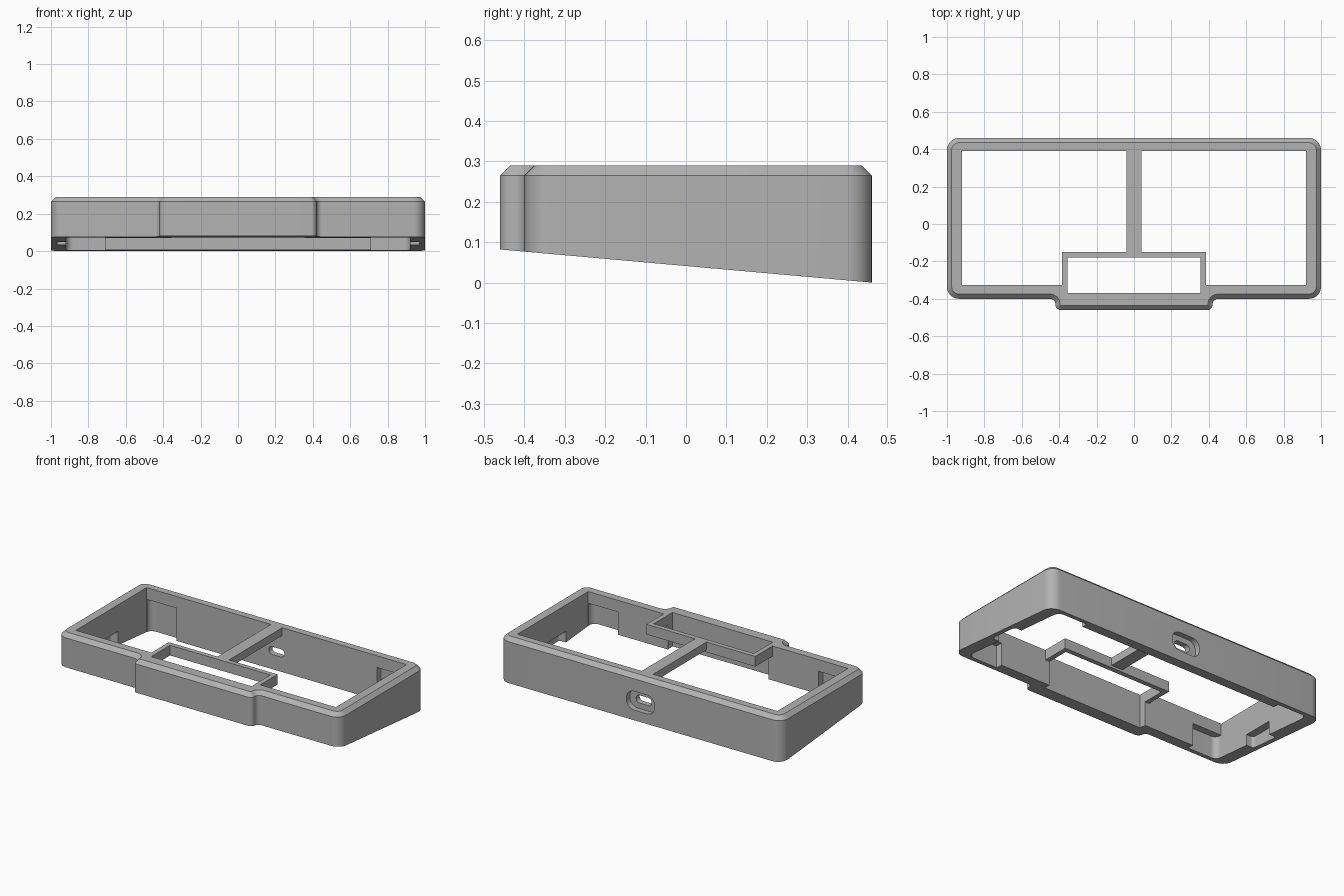
import bpy, bmesh, math
from mathutils import Vector, Matrix

if "Cube" in bpy.data.objects:
    bpy.data.objects.remove(bpy.data.objects["Cube"], do_unlink=True)

grey = bpy.data.materials.new("plain grey")
grey.use_nodes = True
grey.diffuse_color = (0.45, 0.45, 0.45, 1)
grey.node_tree.nodes["Principled BSDF"].inputs["Base Color"].default_value = grey.diffuse_color


def rounded(corners, steps=8):
    """Outline with square corners (x, y, radius) turned into arcs."""
    pts = []
    for i, (x, y, r) in enumerate(corners):
        p = Vector((x, y))
        if r == 0:
            pts.append(p)
            continue
        a = (Vector(corners[i - 1][:2]) - p).normalized()
        b = (Vector(corners[(i + 1) % len(corners)][:2]) - p).normalized()
        c = p + r * (a + b)
        for k in range(steps + 1):
            t = math.pi / 2 * k / steps
            pts.append(c - r * (b * math.cos(t) + a * math.sin(t)))
    return pts


def rect(x0, x1, y0, y1, r=0):
    return rounded([(x0, y0, r), (x1, y0, r), (x1, y1, r), (x0, y1, r)])


def prism(name, pts, z0, z1, chamfer=0, bottom=None, turn=None):
    """Extrude an outline upward, with an optional top chamfer and sloped base."""
    bm = bmesh.new()
    base = bm.faces.new([bm.verts.new((p.x, p.y, z0)) for p in pts])
    up = bmesh.ops.extrude_face_region(bm, geom=[base], use_keep_orig=True)["geom"]
    top = [v for v in up if isinstance(v, bmesh.types.BMVert)]
    for v in top:
        v.co.z = z1
    bmesh.ops.recalc_face_normals(bm, faces=bm.faces)
    if bottom:
        for v in base.verts:
            v.co.z = bottom(v.co.y)
    if chamfer:
        edges = [e for e in bm.edges if all(v in top for v in e.verts)]
        bmesh.ops.bevel(bm, geom=edges, offset=chamfer, segments=1, affect='EDGES')
    if turn:
        bm.transform(turn)
    mesh = bpy.data.meshes.new(name)
    bm.to_mesh(mesh)
    bm.free()
    mesh.materials.append(grey)
    ob = bpy.data.objects.new(name, mesh)
    bpy.context.collection.objects.link(ob)
    return ob


def cut(target, cutter):
    cutter.hide_render = True
    mod = target.modifiers.new("cut", 'BOOLEAN')
    mod.operation = 'DIFFERENCE'
    mod.solver = 'EXACT'
    mod.object = cutter
    bpy.context.view_layer.objects.active = target
    bpy.ops.object.modifier_apply(modifier=mod.name)
    bpy.data.objects.remove(cutter, do_unlink=True)


# Outer shell: rounded outline with a front bulge and a wedge-shaped underside
half = [(1, 0.46, 0.065), (1, -0.4, 0.065), (0.42, -0.4, 0.029), (0.42, -0.46, 0.029)]
outline = rounded(half + [(-x, y, r) for x, y, r in reversed(half)])
shell = prism("case_shell", outline, 0, 0.29, chamfer=0.025,
              bottom=lambda y: 0.041 - 0.089 * y)

# Main opening and the display opening inside the bulge
cut(shell, prism("opening_cutter", rect(-0.92, 0.92, -0.325, 0.39), -1, 1))
cut(shell, prism("display_cutter", rect(-0.355, 0.355, -0.37, -0.2), -1, 1))

# Pockets under the rim at the corners and in the middle of each side
for s in (-1, 1):
    for y_in, y_out in ((0.3, 0.43), (-0.25, -0.37)):
        pts = rounded([(s * 0.71, y_in, 0), (s * 0.919, y_in, 0),
                       (s * 0.919, y_out, 0.038), (s * 0.71, y_out, 0)])
        cut(shell, prism("corner_pocket_cutter", pts, -0.2, 0.215))
    xs = sorted((s * 0.85, s * 0.97))
    cut(shell, prism("side_pocket_cutter", rect(*xs, -0.1, 0.1, 0.02), -0.2, 0.12))

# Cable port through the back wall: wide recess, then a narrow slot
to_back = Matrix.Rotation(math.pi / 2, 4, 'X')
cut(shell, prism("port_recess_cutter", rect(-0.1, 0.1, 0.065, 0.185, 0.055),
                 -0.6, -0.425, turn=to_back))
cut(shell, prism("port_slot_cutter", rect(-0.055, 0.055, 0.1, 0.15, 0.024),
                 -0.6, -0.3, turn=to_back))

# Centre bar and the three-sided display frame, flush with the rim
bar = prism("centre_bar", rect(-0.04, 0.04, -0.15, 0.39), 0.24, 0.29)
side = [(0.385, -0.325), (0.385, -0.15)]
inner = [(0.355, -0.18), (0.355, -0.325)]
path = side + [(-x, y) for x, y in reversed(side)]
path += [(-x, y) for x, y in reversed(inner)] + inner
frame = prism("display_frame", [Vector(p) for p in path], 0.225, 0.29)

bpy.ops.object.select_all(action='DESELECT')
for ob in (shell, bar, frame):
    ob.select_set(True)
bpy.context.view_layer.objects.active = shell
bpy.ops.object.shade_smooth_by_angle(angle=math.radians(25))
